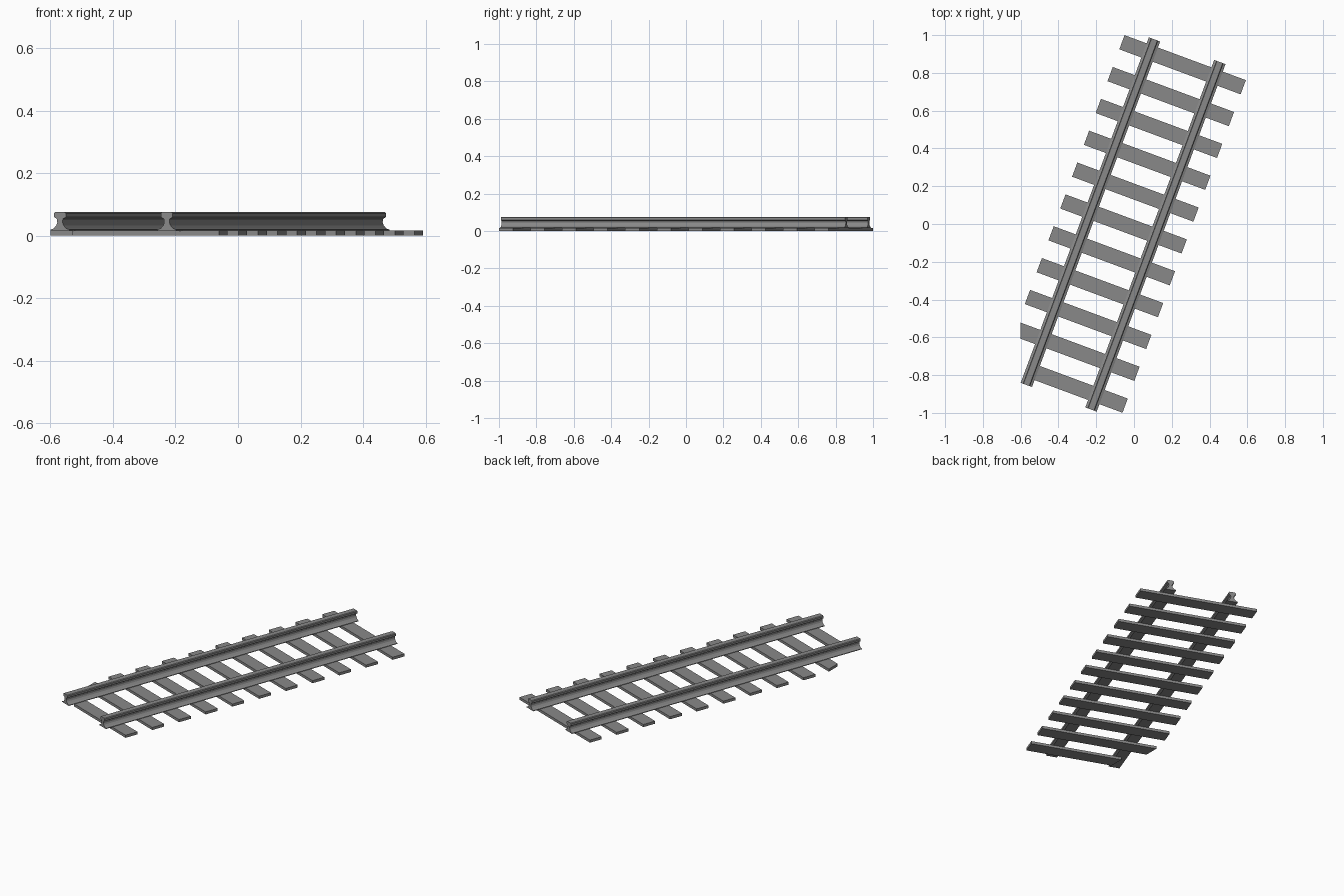
import bpy, bmesh, math
from mathutils import Matrix, Vector

cube = bpy.data.objects.get("Cube")
if cube:
    bpy.data.objects.remove(cube, do_unlink=True)

TURN = Matrix.Rotation(math.radians(-20.35), 4, 'Z')


def material(name, rgb):
    m = bpy.data.materials.new(name)
    m.use_nodes = True
    color = (*rgb, 1)
    m.diffuse_color = color
    m.node_tree.nodes["Principled BSDF"].inputs["Base Color"].default_value = color
    return m


grey = material("plain grey", (0.25, 0.25, 0.25))


def finish(name, bm):
    bmesh.ops.recalc_face_normals(bm, faces=bm.faces)
    mesh = bpy.data.meshes.new(name)
    bm.to_mesh(mesh)
    bm.free()
    mesh.materials.append(grey)
    obj = bpy.data.objects.new(name, mesh)
    bpy.context.collection.objects.link(obj)


# Rails: half profile (offset, height) mirrored, then extruded along the track
HALF = [(0.032, 0.015), (0.032, 0.019), (0.021, 0.023), (0.012, 0.033),
        (0.009, 0.042), (0.010, 0.053), (0.020, 0.059), (0.020, 0.071),
        (0.016, 0.075)]


def rail(name, across, start, end):
    bm = bmesh.new()
    profile = HALF + [(-x, z) for x, z in reversed(HALF)]
    face = bm.faces.new([bm.verts.new((across + x, start, z)) for x, z in profile])
    out = bmesh.ops.extrude_face_region(bm, geom=[face], use_keep_orig=True)
    moved = [g for g in out["geom"] if isinstance(g, bmesh.types.BMVert)]
    bmesh.ops.translate(bm, verts=moved, vec=(0, end - start, 0))
    bm.transform(TURN)
    finish(name, bm)


rail("right_rail", -0.238, -0.997, 0.954)
rail("left_rail", 0.128, -1.0, 0.962)


# Sleepers: evenly spaced planks, the last two trimmed on the right
def sleeper(index, trim_x):
    bm = bmesh.new()
    bmesh.ops.create_cube(bm, size=1)
    size = Matrix.Diagonal((0.685, 0.08, 0.016, 1))
    place = Matrix.Translation((-0.052, 0.88 - 0.1798 * index, 0.008))
    bm.transform(TURN @ place @ size)
    geom = bm.verts[:] + bm.edges[:] + bm.faces[:]
    bmesh.ops.bisect_plane(bm, geom=geom, plane_co=Vector((trim_x, 0, 0)),
                           plane_no=Vector((-1, 0, 0)), clear_outer=True)
    open_edges = [e for e in bm.edges if e.is_boundary]
    if open_edges:
        bmesh.ops.holes_fill(bm, edges=open_edges)
    finish(f"sleeper_{index + 1}", bm)


for i in range(11):
    sleeper(i, -0.53 if i == 10 else -0.6)
